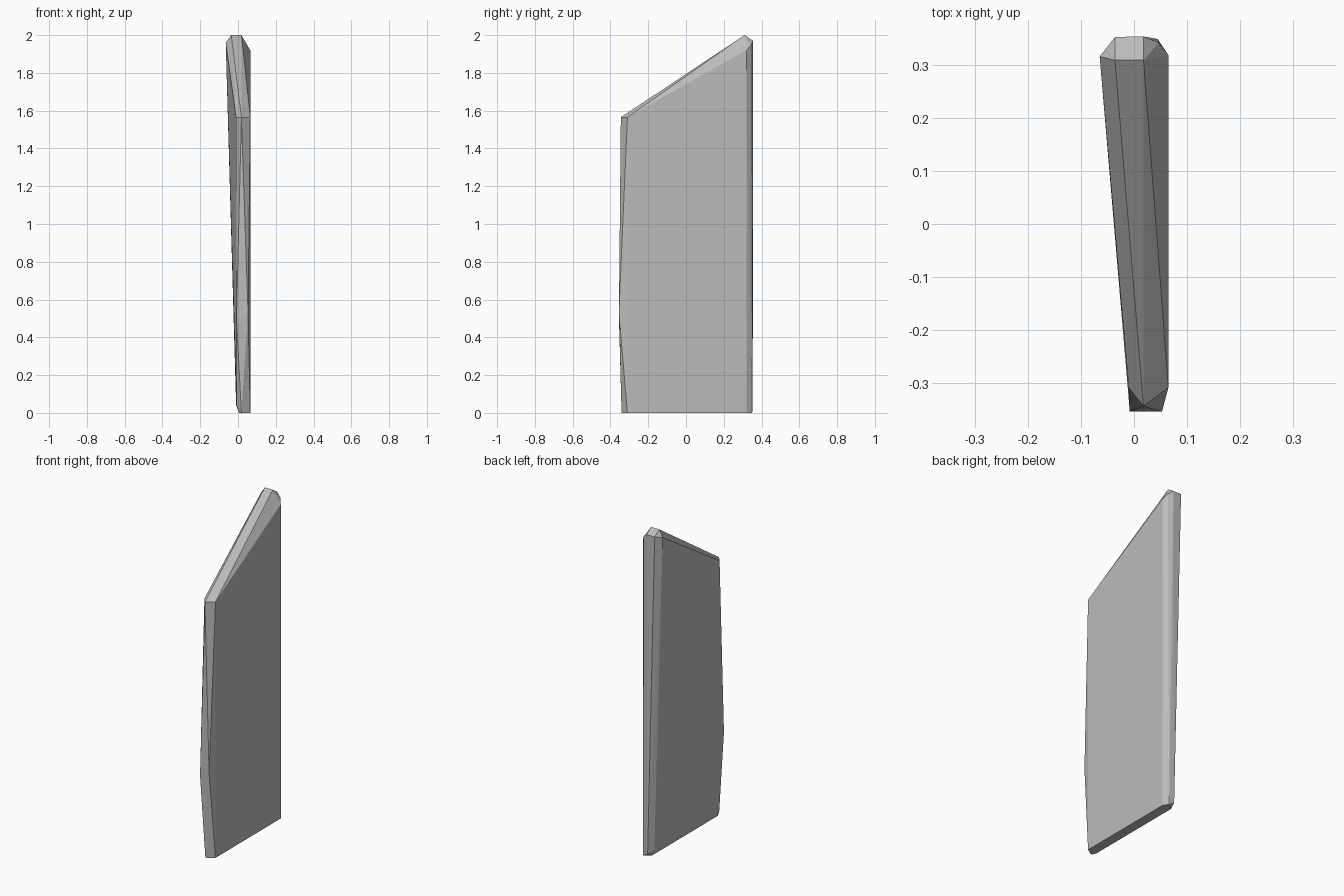
import bpy
import bmesh
import math

# Remove the default cube
default_cube = bpy.data.objects.get("Cube")
if default_cube:
    bpy.data.objects.remove(default_cube, do_unlink=True)


def make_material(name, rgb):
    material = bpy.data.materials.new(name)
    material.use_nodes = True
    color = (*rgb, 1.0)
    material.diffuse_color = color
    material.node_tree.nodes["Principled BSDF"].inputs["Base Color"].default_value = color
    return material


def convex_stone(name, corner_groups, material):
    """Wrap the corner groups in a flat-faced convex shell."""
    bm = bmesh.new()
    for group in corner_groups:
        for corner in group:
            bm.verts.new(corner)
    hull = bmesh.ops.convex_hull(bm, input=bm.verts)
    loose = {g for g in hull["geom_interior"] + hull["geom_unused"]
             if isinstance(g, bmesh.types.BMVert)}
    bmesh.ops.delete(bm, geom=list(loose), context="VERTS")
    # Merge the triangles that lie in one plane
    bmesh.ops.dissolve_limit(bm, angle_limit=math.radians(0.5),
                             verts=bm.verts, edges=bm.edges)
    bmesh.ops.recalc_face_normals(bm, faces=bm.faces)
    mesh = bpy.data.meshes.new(name)
    bm.to_mesh(mesh)
    bm.free()
    mesh.materials.append(material)
    stone = bpy.data.objects.new(name, mesh)
    bpy.context.collection.objects.link(stone)
    return stone


# Pointed peak at the back, sloping down to the front
peak = [(-0.036, 0.31, 2), (0.018, 0.31, 2),
        (-0.036, 0.354, 1.97), (0.018, 0.355, 1.97),
        (-0.065, 0.317, 1.96), (0.065, 0.32, 1.92), (0.047, 0.343, 1.945)]

# Low shoulder along the front edge
shoulder = [(-0.01, -0.31, 1.565), (0.018, -0.345, 1.565), (0.065, -0.31, 1.565)]

# Slight bulge on the front edge
bulge = [(-0.008, -0.355, 0.5), (0.053, -0.355, 0.53)]

# Narrow foot with chamfered corners
foot = [(-0.008, -0.31, 0.04), (0.005, -0.31, 0),
        (0.018, -0.341, 0), (0.065, -0.31, 0),
        (-0.01, 0.32, 0.04), (0.005, 0.32, 0),
        (0.012, 0.353, 0.02), (0.045, 0.35, 0), (0.065, 0.32, 0)]

grey_stone = make_material("stone grey", (0.5, 0.5, 0.5))
convex_stone("standing_stone", [peak, shoulder, bulge, foot], grey_stone)
